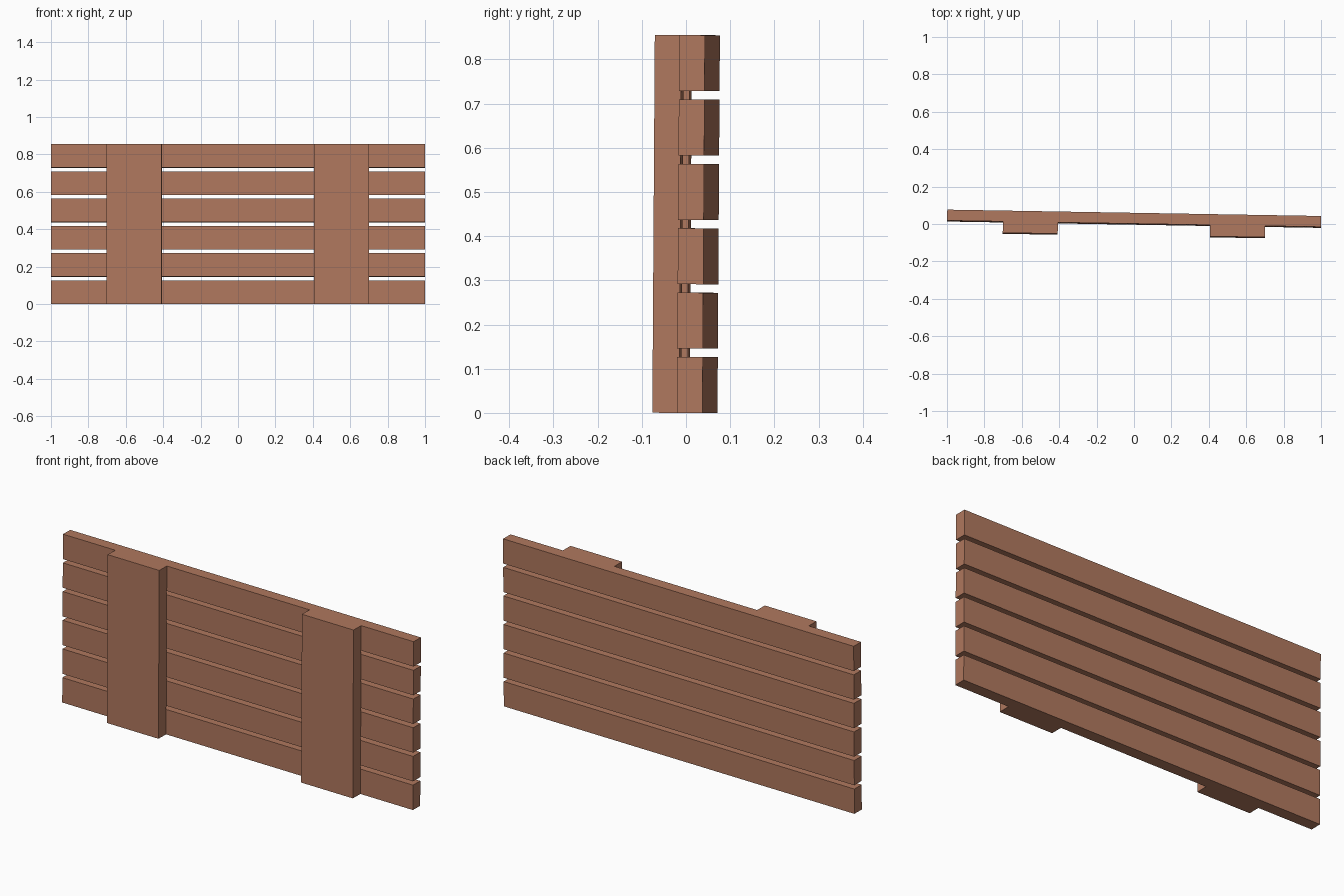
import bpy
from mathutils import Matrix, Vector

if "Cube" in bpy.data.objects:
    bpy.data.objects.remove(bpy.data.objects["Cube"], do_unlink=True)

# Single reddish-brown wood colour
wood = bpy.data.materials.new("reddish_brown_wood")
wood.use_nodes = True
colour = (0.434, 0.188, 0.112, 1)
wood.diffuse_color = colour
wood.node_tree.nodes["Principled BSDF"].inputs["Base Color"].default_value = colour

HEIGHT = 0.855
SLATS = 6
SLAT_HEIGHT = 0.1265
SLAT_DEPTH = 0.058
BATTEN_DEPTH = 0.0605
FRONT = -0.001  # plane where the slats meet the battens

# The whole panel is turned slightly and leans back a little
middle = Vector((0, 0, HEIGHT / 2))
pose = (Matrix.Translation(middle) @ Matrix.Rotation(-0.017, 4, "Z")
        @ Matrix.Rotation(-0.0065, 4, "X") @ Matrix.Translation(-middle))


def board(name, centre, size):
    bpy.ops.mesh.primitive_cube_add(size=1)
    obj = bpy.context.object
    obj.name = name
    obj.data.transform(pose @ Matrix.Translation(centre) @ Matrix.Diagonal((*size, 1)))
    obj.data.materials.append(wood)


# Horizontal slats with narrow gaps
pitch = (HEIGHT - SLAT_HEIGHT) / (SLATS - 1)
for i in range(SLATS):
    board(f"slat_{i + 1}", (0, FRONT + SLAT_DEPTH / 2, SLAT_HEIGHT / 2 + i * pitch),
          (1.999, SLAT_DEPTH, SLAT_HEIGHT))

# Upright battens across the front
for side, sign in (("left", 1), ("right", -1)):
    board(f"{side}_batten", (sign * 0.554, FRONT - BATTEN_DEPTH / 2, HEIGHT / 2),
          (0.294, BATTEN_DEPTH, HEIGHT))
